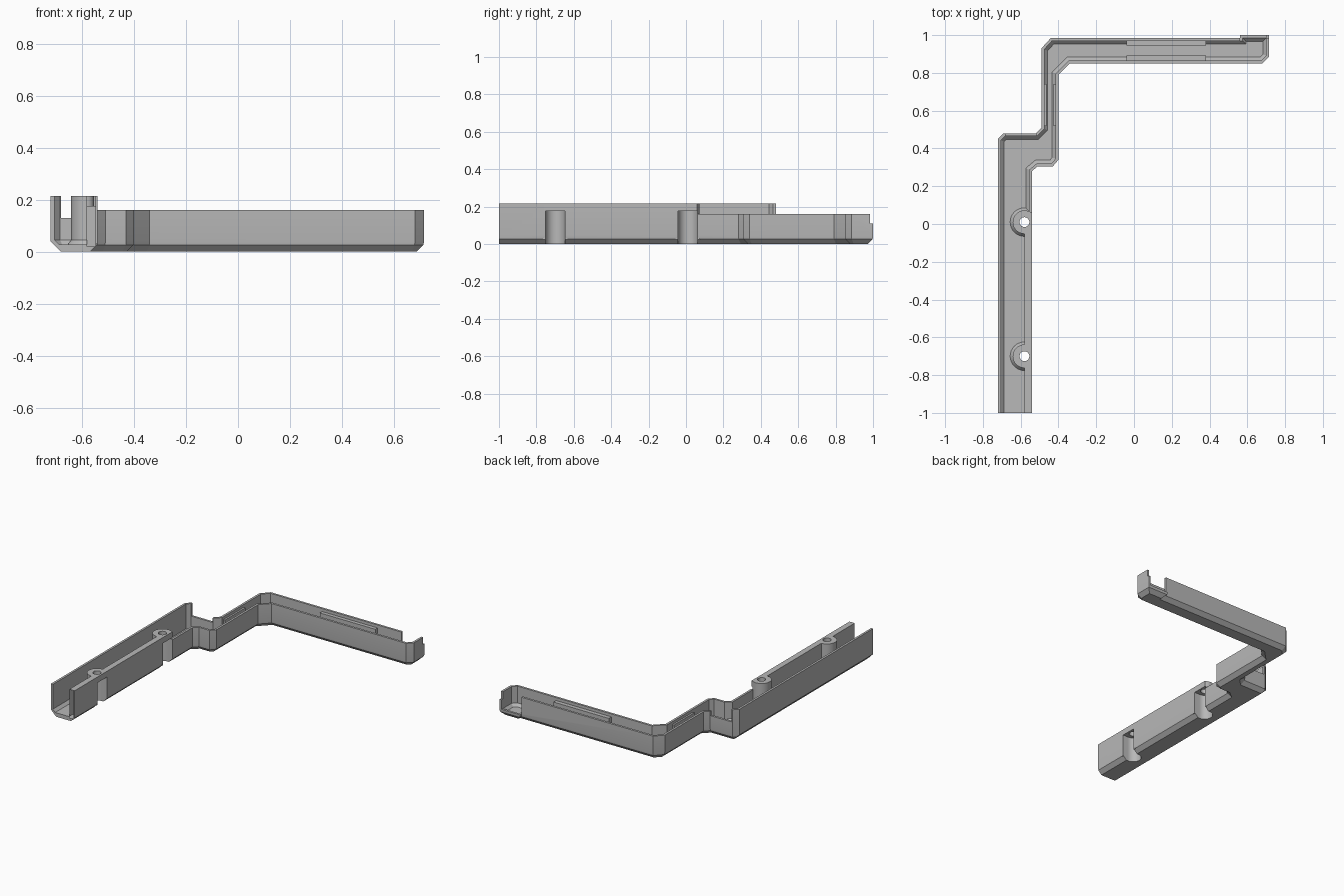
import bpy, bmesh, math
from mathutils import Vector

old = bpy.data.objects.get("Cube")
if old:
    bpy.data.objects.remove(old, do_unlink=True)

grey = bpy.data.materials.new("plain grey")
grey.use_nodes = True
GREY = (0.48, 0.48, 0.48, 1)
grey.diffuse_color = GREY
grey.node_tree.nodes["Principled BSDF"].inputs["Base Color"].default_value = GREY


def make(name, bm):
    bmesh.ops.recalc_face_normals(bm, faces=bm.faces)
    mesh = bpy.data.meshes.new(name)
    bm.to_mesh(mesh)
    bm.free()
    mesh.materials.append(grey)
    ob = bpy.data.objects.new(name, mesh)
    bpy.context.collection.objects.link(ob)
    return ob


def box(name, lo, hi):
    bm = bmesh.new()
    bmesh.ops.create_cube(bm, size=1)
    for v in bm.verts:
        v.co = [l + (c + 0.5) * (h - l) for c, l, h in zip(v.co, lo, hi)]
    return make(name, bm)


def loft(name, rings):
    """Closed solid through equal-length rings of points."""
    bm = bmesh.new()
    loops = [[bm.verts.new(p) for p in ring] for ring in rings]
    for a, b in zip(loops, loops[1:]):
        for i in range(len(a)):
            j = (i + 1) % len(a)
            bm.faces.new((a[i], a[j], b[j], b[i]))
    bm.faces.new(loops[0][::-1])
    bm.faces.new(loops[-1])
    return make(name, bm)


def turned(name, x, y, profile, sides=32):
    steps = [2 * math.pi * i / sides for i in range(sides)]
    return loft(name, [[(x + r * math.cos(a), y + r * math.sin(a), z) for a in steps]
                       for r, z in profile])


def combine(target, tool, operation):
    mod = target.modifiers.new(operation, "BOOLEAN")
    mod.operation, mod.solver, mod.object = operation, "EXACT", tool
    bpy.context.view_layer.objects.active = target
    bpy.ops.object.modifier_apply(modifier=mod.name)
    bpy.data.objects.remove(tool, do_unlink=True)


def inset(points, distances, z):
    """Move every edge of a counter-clockwise outline inward by its own distance."""
    count = len(points)
    lines = []
    for i in range(count):
        a, b = Vector(points[i]), Vector(points[(i + 1) % count])
        d = (b - a).normalized()
        n = Vector((-d.y, d.x))
        lines.append((n, n.dot(a) + distances[i]))
    ring = []
    for i in range(count):
        (m, p), (n, q) = lines[i - 1], lines[i]
        det = m.x * n.y - m.y * n.x
        ring.append(((p * n.y - q * m.y) / det, (m.x * q - n.x * p) / det, z))
    return ring


# Plan outline of the cranked channel, starting with its open front end
outline = [(-.72, -1), (-.54, -1), (-.54, .28), (-.51, .305), (-.43, .305),
           (-.40, .34), (-.40, .79), (-.34, .85), (.68, .85), (.715, .885),
           (.715, 1), (.56, 1), (.56, .985), (-.44, .985), (-.49, .93),
           (-.49, .51), (-.52, .48), (-.69, .48), (-.72, .45)]
middle = len(outline) - 2


def edges(front, others, left):
    return [front] + [others] * middle + [left]


# Outer body with bevelled underside
channel = loft("channel", [
    inset(outline, edges(0, .028, .04), 0),
    inset(outline, edges(0, .002, .014), .026),
    inset(outline, edges(0, 0, 0), .04),
    inset(outline, edges(0, 0, 0), .215)])

# Hollow with sloped floor corners, running out of the front end
hollow = loft("hollow", [
    inset(outline, edges(-.05, .033, .033), .027),
    inset(outline, edges(-.05, .015, .015), .045),
    inset(outline, edges(-.05, .015, .015), .3)])
combine(channel, hollow, "DIFFERENCE")

# Lower rims, step dip and the cable opening at the far end
for lo, hi in [((-.68, .06, .16), (1, 1.2, .4)),
               ((-.68, .42, .13), (-.52, .6, .4)),
               ((.56, .95, .045), (.7, 1.1, .4)),
               ((.5, .985, .11), (.8, 1.1, .4))]:
    combine(channel, box("cutter", lo, hi), "DIFFERENCE")

# Thick inner rail and flared screw bosses
combine(channel, box("rail", (-.58, -1.02, .02), (-.548, .05, .215)), "UNION")
boss_ys = (.01, -.70)
for y in boss_ys:
    boss = turned("boss", -.58, y, [(.078, .024), (.062, .045), (.062, .215)])
    combine(channel, boss, "UNION")

# Trim outside the wall and the front end
combine(channel, box("cutter", (-.54, -1.1, -.1), (-.45, .25, .4)), "DIFFERENCE")
combine(channel, box("cutter", (-.9, -1.2, -.1), (-.4, -1, .4)), "DIFFERENCE")

# Screw access slots open to the side and below, with a hole in the top plate
for y in boss_ys:
    slot = turned("slot", -.58, y, [(.052, -.1), (.052, .175)])
    combine(channel, slot, "DIFFERENCE")
    combine(channel, box("cutter", (-.58, y - .052, -.1), (-.5, y + .052, .175)), "DIFFERENCE")
    hole = turned("hole", -.58, y, [(.026, .1), (.026, .3)])
    combine(channel, hole, "DIFFERENCE")

bpy.ops.object.select_all(action="DESELECT")
channel.select_set(True)
bpy.context.view_layer.objects.active = channel
bpy.ops.object.shade_smooth_by_angle(angle=math.radians(25))

# Snap ribs inside the two narrow arms
for name, lo, hi in [
        ("rear_arm_back_rib", (-.04, .945), (.38, .972)),
        ("rear_arm_front_rib", (-.04, .863), (.38, .893)),
        ("link_left_rib", (-.477, .52), (-.463, .74)),
        ("link_right_rib", (-.427, .52), (-.413, .74))]:
    box(name, (*lo, .10), (*hi, .14))
